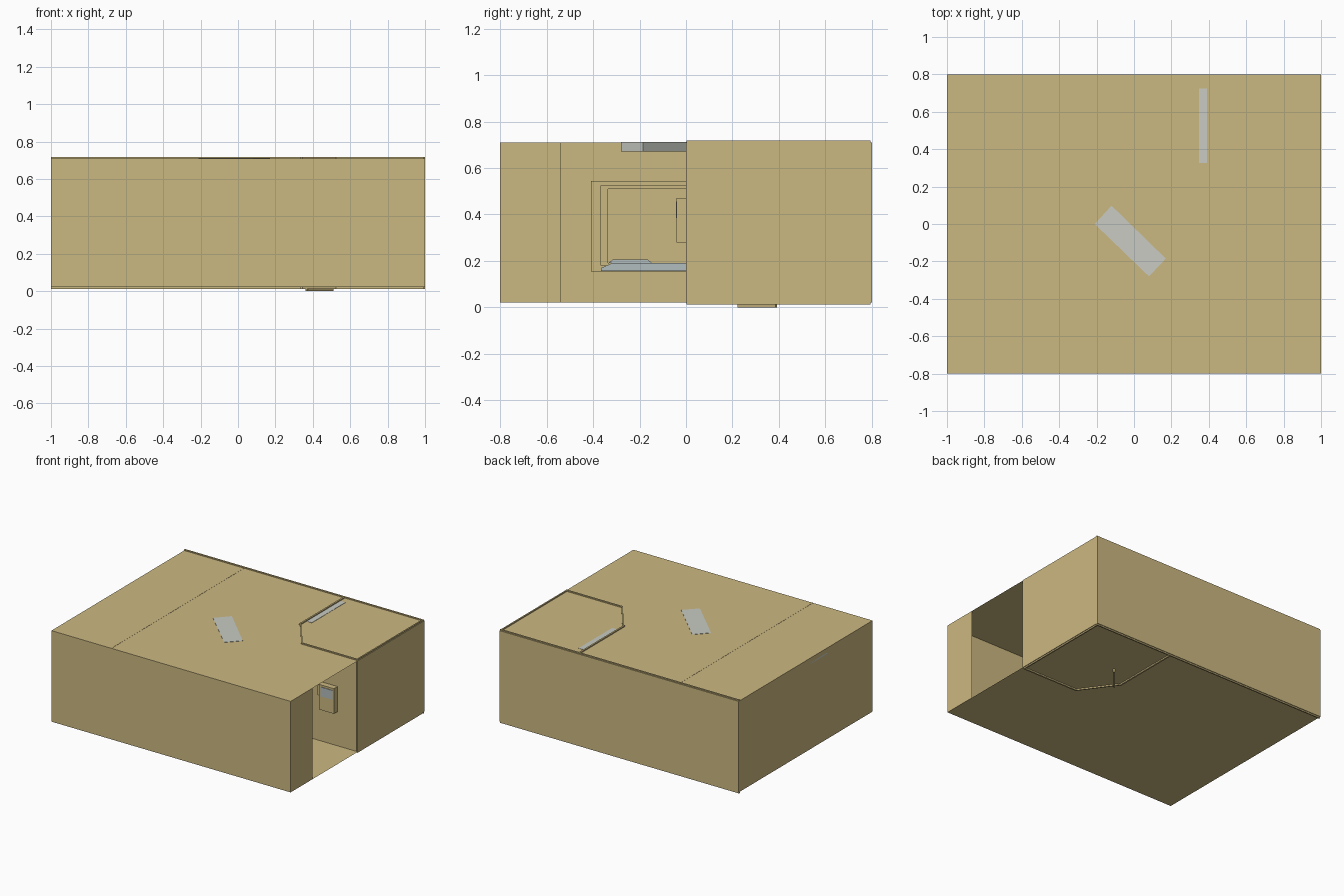
import bpy, bmesh, math
from mathutils import Vector

if "Cube" in bpy.data.objects:
    bpy.data.objects.remove(bpy.data.objects["Cube"])


def mat(name, rgb):
    m = bpy.data.materials.new(name)
    m.diffuse_color = (*rgb, 1)
    m.use_nodes = True
    m.node_tree.nodes["Principled BSDF"].inputs["Base Color"].default_value = m.diffuse_color
    return m


TAN = mat("tan wall", (0.60, 0.48, 0.22))
LIGHT = mat("pale lamp", (0.58, 0.60, 0.54))
GREY = mat("blue grey", (0.45, 0.51, 0.51))
Z0, Z1 = 0.022, 0.71   # floor and ceiling heights


def add(name, bm, m):
    me = bpy.data.meshes.new(name)
    bm.to_mesh(me)
    bm.free()
    ob = bpy.data.objects.new(name, me)
    bpy.context.collection.objects.link(ob)
    me.materials.append(m)
    return ob


def sheet(name, pts, m=TAN):
    bm = bmesh.new()
    bm.faces.new([bm.verts.new(p) for p in pts])
    return add(name, bm, m)


def box(name, lo, hi, m=TAN):
    bm = bmesh.new()
    bmesh.ops.create_cube(bm, size=1)
    for v in bm.verts:
        v.co = Vector([(a + b) / 2 + c * (b - a) for a, b, c in zip(lo, hi, v.co)])
    return add(name, bm, m)


def prism(name, pts, low, high, m=TAN):
    """Extrude a plan outline between two heights."""
    bm = bmesh.new()
    f = bm.faces.new([bm.verts.new((x, y, low)) for x, y in pts])
    r = bmesh.ops.extrude_face_region(bm, geom=[f])
    for v in r["geom"]:
        if isinstance(v, bmesh.types.BMVert):
            v.co.z = high
    bmesh.ops.recalc_face_normals(bm, faces=bm.faces)
    return add(name, bm, m)


def strip(name, a, b, low, high, t=0.01, m=TAN):
    """Upright panel running from plan point a to b."""
    a, b = Vector(a), Vector(b)
    d = (b - a).normalized()
    n = Vector((-d.y, d.x)) * t
    return prism(name, [a, b, b + n, a + n], low, high, m)


def wall(name, a, b):
    return sheet(name, [(*a, Z0), (*b, Z0), (*b, Z1), (*a, Z1)])


# Outer shell, open full height on the right side
plan = [(-1, -0.8), (1, -0.8), (1, 0.8), (-1, 0.8)]
sheet("floor", [(x, y, Z0) for x, y in reversed(plan)])
sheet("ceiling", [(x, y, Z1) for x, y in plan])
wall("front_wall", (-1, -0.8), (1, -0.8))
wall("right_wall_front", (1, -0.8), (1, -0.54))
wall("right_wall_back", (1, 0), (1, 0.8))
wall("back_wall", (1, 0.8), (-1, 0.8))
wall("left_wall", (-1, 0.8), (-1, -0.8))

# Linings, slightly taller than the shell
LO, HI = 0.012, 0.718
box("back_lining", (-1, 0.785, LO), (1, 0.795, HI))
box("right_lining", (0.985, 0.005, LO), (0.995, 0.79, HI))

# Corner room with a chamfered doorway
strip("corner_front_wall", (0.525, 0.003), (0.99, 0.003), LO, HI, 0.012)
strip("corner_side_wall", (0.345, 0.79), (0.345, 0.25), LO, HI, -0.012)
c0, c1 = Vector((0.345, 0.25)), Vector((0.525, 0.004))
d0, d1 = c0.lerp(c1, 0.13), c0.lerp(c1, 0.87)
strip("door_jamb_left", c0, d0, LO, HI)
strip("door_jamb_right", d1, c1, LO, HI)
strip("door_header", d0, d1, 0.54, HI)
strip("door_threshold", d0, d1, LO, 0.026)
strip("open_door", (0.37, 0.222), (0.51, 0.385), 0.0, 0.54, 0.012)

# Partition with a wide window
WX = -0.5


def frame(name, yo, zlo, zhi, yi, zli, zhi2, x0, x1):
    box(name + "_left", (x0, -yo, zlo), (x1, -yi, zhi))
    box(name + "_right", (x0, yi, zlo), (x1, yo, zhi))
    box(name + "_bottom", (x0, -yi, zlo), (x1, yi, zli))
    box(name + "_top", (x0, -yi, zhi2), (x1, yi, zhi))


frame("partition", 0.8, Z0, Z1 + 0.001, 0.37, 0.18, 0.525, WX - 0.002, WX + 0.002)
frame("window_outer_frame", 0.41, 0.155, 0.545, 0.367, 0.18, 0.525, WX, WX + 0.03)
frame("window_inner_frame", 0.367, 0.18, 0.525, 0.335, 0.19, 0.51, WX - 0.01, WX + 0.015)

# Shelf under the window: bevelled slab and raised pad
bm = bmesh.new()
prof = [(-0.365, 0.157), (0.365, 0.157), (0.365, 0.17), (0.32, 0.19), (-0.32, 0.19), (-0.365, 0.17)]
f = bm.faces.new([bm.verts.new((WX + 0.03, y, z)) for y, z in prof])
r = bmesh.ops.extrude_face_region(bm, geom=[f])
for v in r["geom"]:
    if isinstance(v, bmesh.types.BMVert):
        v.co.x += 0.14
bmesh.ops.recalc_face_normals(bm, faces=bm.faces)
add("window_shelf", bm, GREY)
for s in (-1, 1):
    pad = box("shelf_pad", (WX + 0.05, s * 0.24 - 0.095, 0.19), (WX + 0.14, s * 0.24 + 0.095, 0.206), GREY)
    for v in pad.data.vertices:          # taper the ends
        if v.co.z > 0.2:
            v.co.y += -0.02 if v.co.y > s * 0.24 else 0.02

# Ceiling lamps
prism("hall_lamp", [(-0.21, 0.0), (0.08, -0.28), (0.17, -0.185), (-0.12, 0.098)], 0.672, Z1 + 0.002, LIGHT)
box("corner_lamp", (0.347, 0.325, 0.672), (0.39, 0.725, Z1 + 0.002), LIGHT)
box("left_lamp", (-1.0, -0.26, 0.665), (-0.97, 0.1, 0.675), LIGHT)

# Wall panel with a screen beside the doorway
box("wall_panel", (0.705, -0.04, 0.28), (0.83, 0.004, 0.47))
box("panel_screen", (0.72, -0.044, 0.385), (0.82, -0.038, 0.455), GREY)
box("panel_side_strip", (0.685, -0.03, 0.38), (0.705, 0.004, 0.46))
